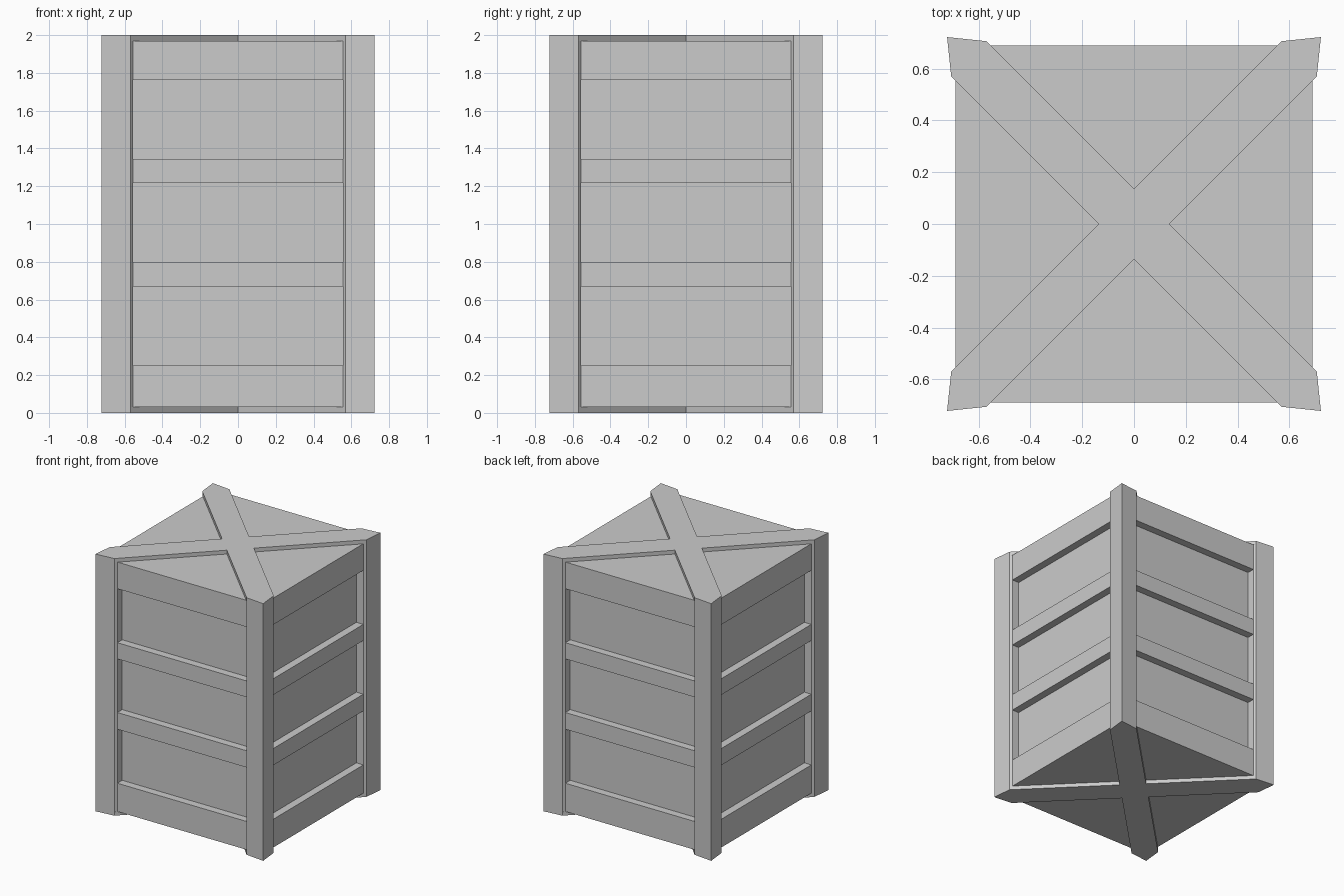
import bpy, bmesh
from math import pi
from mathutils import Matrix

if "Cube" in bpy.data.objects:
    bpy.data.objects.remove(bpy.data.objects["Cube"])


def prism(name, pts, z0, z1, turns=0):
    """Extrude an XY outline from z0 to z1, turned about z in quarter steps."""
    bm = bmesh.new()
    face = bm.faces.new([bm.verts.new((x, y, z0)) for x, y in pts])
    ext = bmesh.ops.extrude_face_region(bm, geom=[face])
    top = [v for v in ext["geom"] if isinstance(v, bmesh.types.BMVert)]
    bmesh.ops.translate(bm, verts=top, vec=(0, 0, z1 - z0))
    if not any(len(e.link_faces) == 1 for e in face.edges):
        pass
    else:
        bm.faces.new(list(face.verts))
    bmesh.ops.transform(bm, matrix=Matrix.Rotation(turns * pi / 2, 4, 'Z'), verts=bm.verts)
    bmesh.ops.recalc_face_normals(bm, faces=bm.faces)
    mesh = bpy.data.meshes.new(name)
    bm.to_mesh(mesh)
    bm.free()
    obj = bpy.data.objects.new(name, mesh)
    bpy.context.collection.objects.link(obj)
    return obj


def rect(x0, x1, y0, y1):
    return [(x0, y0), (x1, y0), (x1, y1), (x0, y1)]


OUT, BODY, PANEL, INNER = 0.722, 0.69, 0.63, 0.555
LOW, HIGH = 0.03, 1.97

# Recessed panels on all six sides
prism("panel_core", rect(-PANEL, PANEL, -PANEL, PANEL), LOW, HIGH)

# Flared corner posts and horizontal rails, one set per side
post = [(INNER, INNER), (BODY, INNER), (0.706, 0.569), (OUT, OUT),
        (0.569, 0.706), (INNER, BODY)]
rails = [(LOW, 0.25), (0.67, 0.80), (1.217, 1.343), (1.763, HIGH)]
for i in range(4):
    prism(f"corner_post_{i}", post, LOW, HIGH, i)
    for j, (a, b) in enumerate(rails):
        prism(f"rail_{i}_{j}", rect(-INNER, INNER, -BODY, -PANEL), a, b, i)

# Cross braces on top and bottom, running into the posts
arm = [(0.137, 0), (0.706, 0.569), (OUT, OUT), (0.569, 0.706)]
cross = []
for i in range(4):
    cross += arm
    arm = [(-y, x) for x, y in arm]
prism("top_cross", cross, HIGH, 2.0)
prism("bottom_cross", cross, 0.0, LOW)
